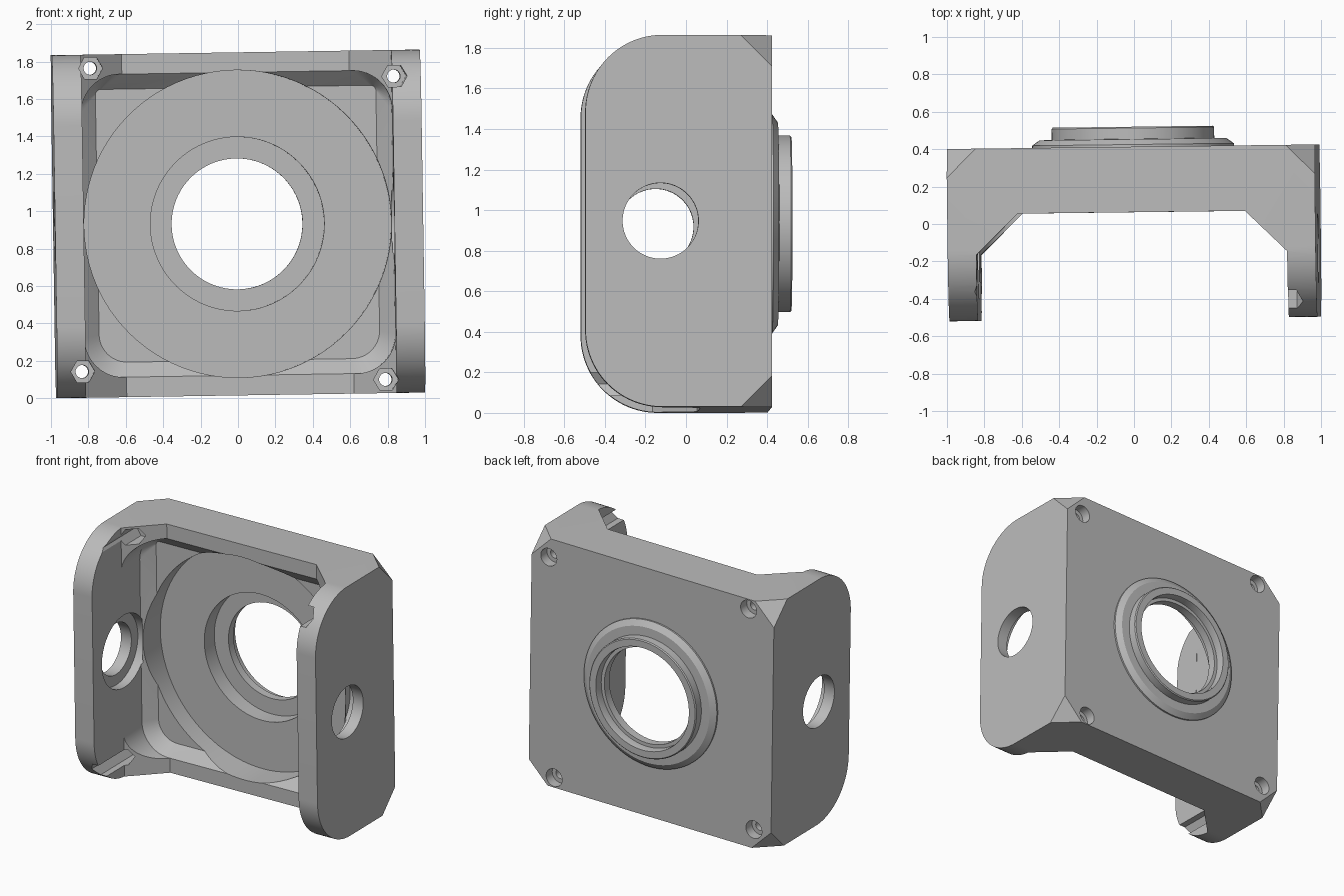
import bpy, bmesh
from math import sin, cos, pi
from mathutils import Matrix, Vector

cube = bpy.data.objects.get("Cube")
if cube:
    bpy.data.objects.remove(cube, do_unlink=True)

HALF_W, HALF_H, FRONT, BACK = 0.984, 0.917, -0.508, 0.413
LEDGE = 0.063          # front of the rear plate
ARM = 0.831            # inner face of the side arms

grey = bpy.data.materials.new("cast grey")
grey.use_nodes = True
grey.diffuse_color = (0.5, 0.5, 0.5, 1)
grey.node_tree.nodes["Principled BSDF"].inputs["Base Color"].default_value = (0.5, 0.5, 0.5, 1)


def make(name, bm):
    bmesh.ops.recalc_face_normals(bm, faces=bm.faces)
    mesh = bpy.data.meshes.new(name)
    bm.to_mesh(mesh)
    bm.free()
    mesh.materials.append(grey)
    ob = bpy.data.objects.new(name, mesh)
    bpy.context.collection.objects.link(ob)
    return ob


def loft(rings):
    """Closed solid through rings of equal length."""
    bm = bmesh.new()
    loops = [[bm.verts.new(p) for p in ring] for ring in rings]
    n = len(loops[0])
    for a, b in zip(loops, loops[1:]):
        for i in range(n):
            j = (i + 1) % n
            bm.faces.new((a[i], a[j], b[j], b[i]))
    bm.faces.new(loops[0])
    bm.faces.new(loops[-1])
    return bm


def turned(name, profile, centre=(0, 0), axis="y", sides=96):
    """Solid of (radius, position) steps along y or x."""
    rings = []
    for r, t in profile:
        ring = []
        for i in range(sides):
            a = 2 * pi * i / sides
            u, v = centre[0] + r * cos(a), centre[1] + r * sin(a)
            ring.append((u, t, v) if axis == "y" else (t, u, v))
        rings.append(ring)
    return make(name, loft(rings))


def rounded(w, h, top, bottom, y, steps=12):
    """Rectangle ring in the xz plane with rounded corners."""
    pts = []
    for k, (sx, sz) in enumerate(((1, 1), (-1, 1), (-1, -1), (1, -1))):
        r = top if sz > 0 else bottom
        for i in range(steps + 1):
            a = (k + i / steps) * pi / 2
            pts.append((sx * (w - r) + r * cos(a), y, sz * (h - r) + r * sin(a)))
    return pts


def combine(target, tool, operation):
    mod = target.modifiers.new(tool.name, "BOOLEAN")
    mod.object, mod.operation, mod.solver = tool, operation, "EXACT"
    bpy.context.view_layer.update()
    graph = bpy.context.evaluated_depsgraph_get()
    result = bpy.data.meshes.new_from_object(target.evaluated_get(graph))
    target.modifiers.clear()
    target.data = result
    bpy.data.objects.remove(tool, do_unlink=True)


# Block with rounded front edges, from its side profile
R = 0.38
side = [(BACK, -HALF_H), (BACK, HALF_H)]
for k, s in ((0, 1), (1, -1)):
    for i in range(25):
        a = pi / 2 + (k + i / 24) * pi / 2
        side.append((FRONT + R + R * cos(a), s * (HALF_H - R) + R * sin(a)))
bm = loft([[(x, y, z) for y, z in side] for x in (-HALF_W, HALF_W)])

# Bevelled rear corners
for sx in (-1, 1):
    for sz in (-1, 1):
        cut = bmesh.ops.bisect_plane(
            bm, geom=bm.verts[:] + bm.edges[:] + bm.faces[:],
            plane_co=(sx * (HALF_W - 0.155), BACK, sz * HALF_H),
            plane_no=Vector((sx, 1, sz)), clear_outer=True)
        rim = [e for e in cut["geom_cut"] if isinstance(e, bmesh.types.BMEdge)]
        bmesh.ops.holes_fill(bm, edges=rim)
body = make("bracket_body", bm)

# Open channel between the two arms, with sloping gussets
half = [(ARM, -0.7), (ARM, -0.155), (0.608, LEDGE)]
plan = half + [(-x, y) for x, y in reversed(half)]
combine(body, make("channel", loft([[(x, y, z) for x, y in plan] for z in (-1.2, 1.2)])), "DIFFERENCE")

# Shallow pocket in the rear plate with sloping sides
pocket = loft([rounded(ARM + 0.001, 0.81, 0.21, 0.21, -0.3),
               rounded(ARM + 0.001, 0.81, 0.21, 0.21, LEDGE),
               rounded(0.75, 0.73, 0.03, 0.15, 0.14)])
combine(body, make("pocket", pocket), "DIFFERENCE")

# Round recess sunk into the pocket floor
combine(body, turned("recess", [(0.822, -0.1), (0.822, 0.28)]), "DIFFERENCE")

# Stepped collar on the back
collar = [(0.48, 0.35), (0.54, 0.35), (0.54, 0.425), (0.5, 0.453),
          (0.435, 0.455), (0.435, 0.513), (0.428, 0.52)]
combine(body, turned("collar", collar), "UNION")

# Stepped main bore
bore = [(0.465, 0.1), (0.465, 0.4), (0.35, 0.4), (0.35, 0.46),
        (0.375, 0.46), (0.375, 0.505), (0.395, 0.6)]
combine(body, turned("bore", bore), "DIFFERENCE")

# Pivot holes in the arms, wider on the inside
for s in (-1, 1):
    hole = [(0.265, s * 0.824), (0.265, s * 0.9), (0.187, s * 0.9), (0.187, s * 1.1)]
    combine(body, turned("pivot_hole", hole, (-0.138, 0), "x", 64), "DIFFERENCE")

# Corner screw holes with hexagonal nut channels
for s in (-1, 1):
    for x, z in ((-0.777, 0.844), (0.845, 0.777)):
        at = (s * x, s * z)
        combine(body, turned("nut_channel", [(0.066, -0.7), (0.066, 0.05)], at, sides=6), "DIFFERENCE")
        screw = [(0.035, 0.0), (0.035, 0.34), (0.065, 0.34), (0.065, 0.5)]
        combine(body, turned("screw_hole", screw, at, sides=32), "DIFFERENCE")

# Slight tilt of the whole part, then stand it on the ground
body.data.transform(Matrix.Rotation(-0.0155, 4, "Y") @ Matrix.Rotation(0.0125, 4, "Z"))
low = min(v.co.z for v in body.data.vertices)
body.data.transform(Matrix.Translation((0, 0, -low)))
body.data.materials.clear()
body.data.materials.append(grey)
for p in body.data.polygons:
    p.material_index = 0

bpy.ops.object.select_all(action="DESELECT")
body.select_set(True)
bpy.context.view_layer.objects.active = body
bpy.ops.object.shade_smooth_by_angle(angle=0.4)
